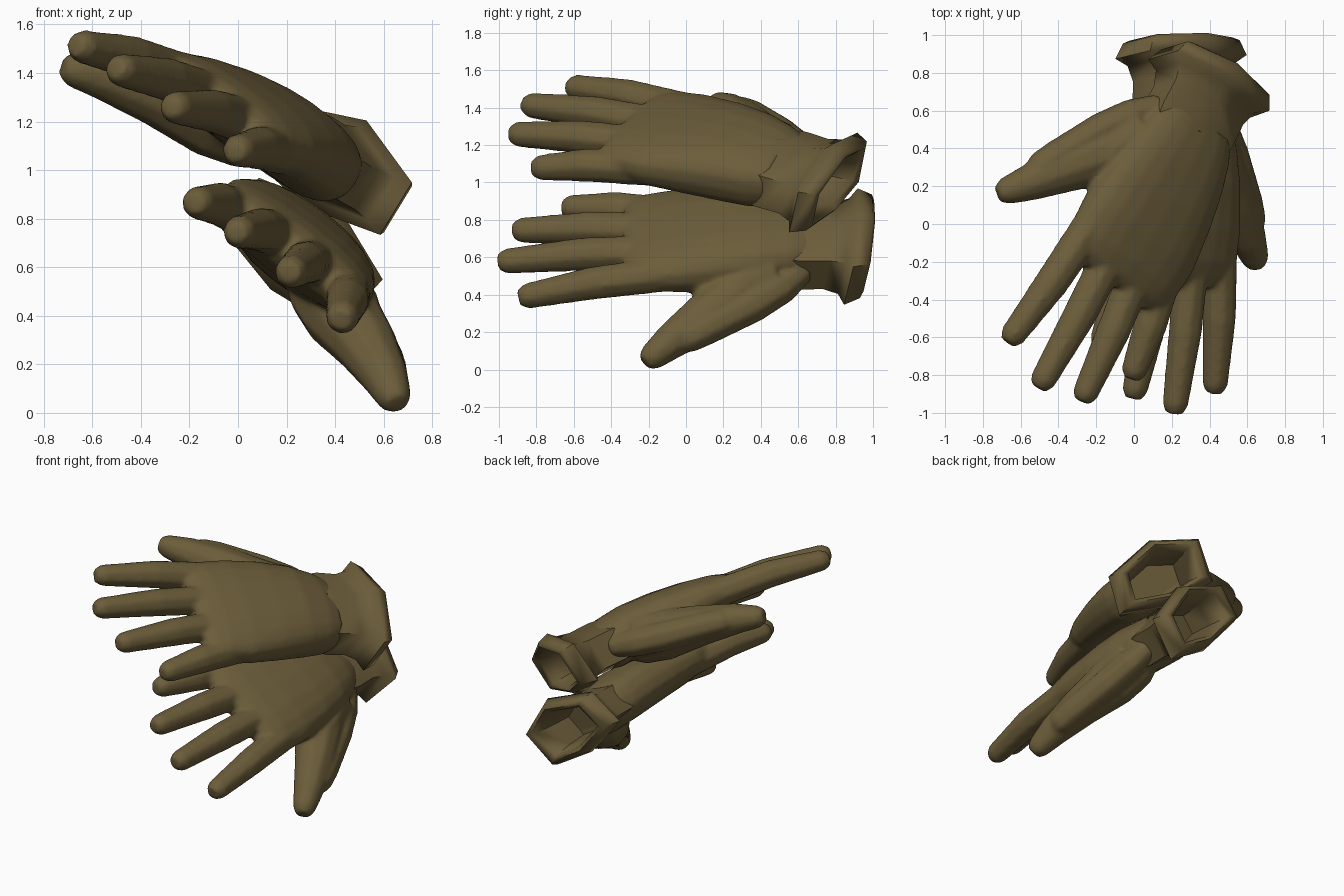
import bpy, bmesh, math
from mathutils import Vector, Matrix

cube = bpy.data.objects.get("Cube")
if cube:
    bpy.data.objects.remove(cube, do_unlink=True)

leather = bpy.data.materials.new("olive_brown_leather")
leather.use_nodes = True
colour = (0.15, 0.11, 0.043, 1)
leather.diffuse_color = colour
bsdf = leather.node_tree.nodes["Principled BSDF"]
bsdf.inputs["Base Color"].default_value = colour
bsdf.inputs["Roughness"].default_value = 0.8


def loft(bm, rings):
    """Add a closed solid skinned over a list of equal-sized point rings."""
    loops = [[bm.verts.new(p) for p in ring] for ring in rings]
    n = len(loops[0])
    faces = [bm.faces.new(loops[0][::-1]), bm.faces.new(loops[-1])]
    for a, b in zip(loops, loops[1:]):
        for i in range(n):
            j = (i + 1) % n
            faces.append(bm.faces.new((a[i], a[j], b[j], b[i])))
    bm.normal_update()
    bmesh.ops.recalc_face_normals(bm, faces=faces)


def tube(bm, path, radii, sides=8):
    """Tapered finger along a path, with a blunt rounded tip."""
    pts = [Vector(p) for p in path]
    end = (pts[-1] - pts[-2]).normalized()
    pts.insert(-1, pts[-1] - end * 0.045)
    radii = list(radii) + [radii[-1] * 0.65]
    rings = []
    for i, p in enumerate(pts):
        t = (pts[min(i + 1, len(pts) - 1)] - pts[max(i - 1, 0)]).normalized()
        side = t.cross(Vector((0, 0, 1))).normalized()
        up = side.cross(t)
        ring = []
        for k in range(sides):
            a = math.tau * (k + 0.5) / sides
            ring.append(p + (side * math.cos(a) + up * math.sin(a)) * radii[i])
        rings.append(ring)
    loft(bm, rings)


def oval(y, cx, cz, half_width, half_thick, sides=20):
    """Flattened, slightly boxy palm section across the hand."""
    ring = []
    for k in range(sides):
        a = math.tau * k / sides
        c, s = math.cos(a), math.sin(a)
        ring.append((cx + half_width * math.copysign(abs(c) ** 0.8, c), y,
                     cz + half_thick * math.copysign(abs(s) ** 0.75, s)))
    return ring


def finish(bm, name, place):
    """Turn the built solid into a placed object with the leather colour."""
    bm.transform(place)
    if place.determinant() < 0:
        bmesh.ops.reverse_faces(bm, faces=bm.faces)
    mesh = bpy.data.meshes.new(name)
    bm.to_mesh(mesh)
    bm.free()
    mesh.materials.append(leather)
    obj = bpy.data.objects.new(name, mesh)
    bpy.context.collection.objects.link(obj)
    bpy.ops.object.select_all(action='DESELECT')
    obj.select_set(True)
    bpy.context.view_layer.objects.active = obj
    bpy.ops.object.shade_smooth_by_angle(angle=math.radians(62))
    return obj


# Hand space: x toward the thumb, y toward the fingertips, z out of the back
PALM = [(0.26, -0.015, 0, 0.24, 0.145), (0.36, -0.015, 0, 0.285, 0.17),
        (0.52, -0.015, 0.01, 0.325, 0.175), (0.72, -0.02, 0.01, 0.36, 0.165),
        (0.95, -0.03, 0, 0.385, 0.145), (1.12, -0.03, -0.01, 0.375, 0.12),
        (1.2, -0.03, -0.015, 0.35, 0.095), (1.25, -0.03, -0.015, 0.3, 0.055)]
# Root x, root height, tip x, tip y, tip height
FINGERS = [(0.245, 0.0, 0.307, 1.815, -0.125), (0.07, 0.005, 0.02, 1.925, -0.105),
           (-0.11, 0, -0.255, 1.845, -0.105), (-0.285, -0.03, -0.47, 1.58, -0.115)]
CUFF_OUTLINE = [(0.03, 0.23), (-0.32, 0.13), (-0.36, -0.12),
                (0.0, -0.205), (0.31, -0.17), (0.34, 0.11)]
# Depth along the hand and scale, from the lining out over the lip to the wrist
CUFF_PROFILE = [(0.245, 0.52), (0.1, 0.57), (-0.035, 0.66), (-0.06, 0.78),
                (-0.045, 0.89), (0.035, 1.0), (0.075, 0.82), (0.16, 0.74),
                (0.3, 0.75), (0.36, 0.72)]


def glove(side, origin, across, along):
    y = Vector(along).normalized()
    x = Vector(across)
    x = (x - y * x.dot(y)).normalized()
    z = x.cross(y)
    if z.z < 0:
        z = -z
    place = Matrix.Translation(origin) @ Matrix((x, y, z)).transposed().to_4x4()

    # Palm and back of the hand
    hand = bmesh.new()
    loft(hand, [oval(*s) for s in PALM])

    # Four fingers
    for rx, rz, tx, ty, tz in FINGERS:
        root, tip = Vector((rx, 0.95, rz)), Vector((tx, ty, tz))
        knuckle = root.lerp(tip, 0.55) + Vector((0, 0, 0.02))
        tube(hand, (root, knuckle, tip), (0.1, 0.092, 0.071))

    # Thumb, its fleshy outer heel, and the web joining it to the palm
    tube(hand,
         ((0.1, 0.44, -0.04), (0.17, 0.5, -0.07), (0.28, 0.62, -0.1),
          (0.45, 0.82, -0.145), (0.59, 1.0, -0.2), (0.7, 1.14, -0.26)),
         (0.12, 0.155, 0.165, 0.132, 0.1, 0.074), sides=10)
    tube(hand, ((0.2, 0.29, -0.02), (0.3, 0.41, -0.06), (0.4, 0.56, -0.1),
                (0.55, 0.82, -0.155), (0.62, 0.95, -0.19)),
         (0.07, 0.095, 0.1, 0.09, 0.08))
    tube(hand, ((0.24, 0.45, -0.03), (0.32, 0.66, -0.06), (0.385, 0.83, -0.09)),
         (0.12, 0.115, 0.085))

    # Blend the hand into one skin
    obj = finish(hand, side + "_hand", place)
    blend = obj.modifiers.new("Blend", 'REMESH')
    blend.mode = 'VOXEL'
    blend.voxel_size = 0.015
    blend.use_smooth_shade = True
    soften = obj.modifiers.new("Soften", 'SMOOTH')
    soften.factor = 0.5
    soften.iterations = 8

    # Flared six-sided cuff with a thick slanted lip and a hollow opening
    cuff = bmesh.new()
    loft(cuff, [[(px * s, d + (0.03 * px - 0.18 * pz) * s, pz * s)
                 for px, pz in CUFF_OUTLINE] for d, s in CUFF_PROFILE])
    finish(cuff, side + "_cuff", place)


glove("upper", (0.42, 0.77, 1.0), (-0.686, 0.522, 0.487), (-0.446, -0.864, 0.258))
glove("lower", (0.26, 0.92, 0.67), (0.79, 0, -0.61), (0, -1, 0))
